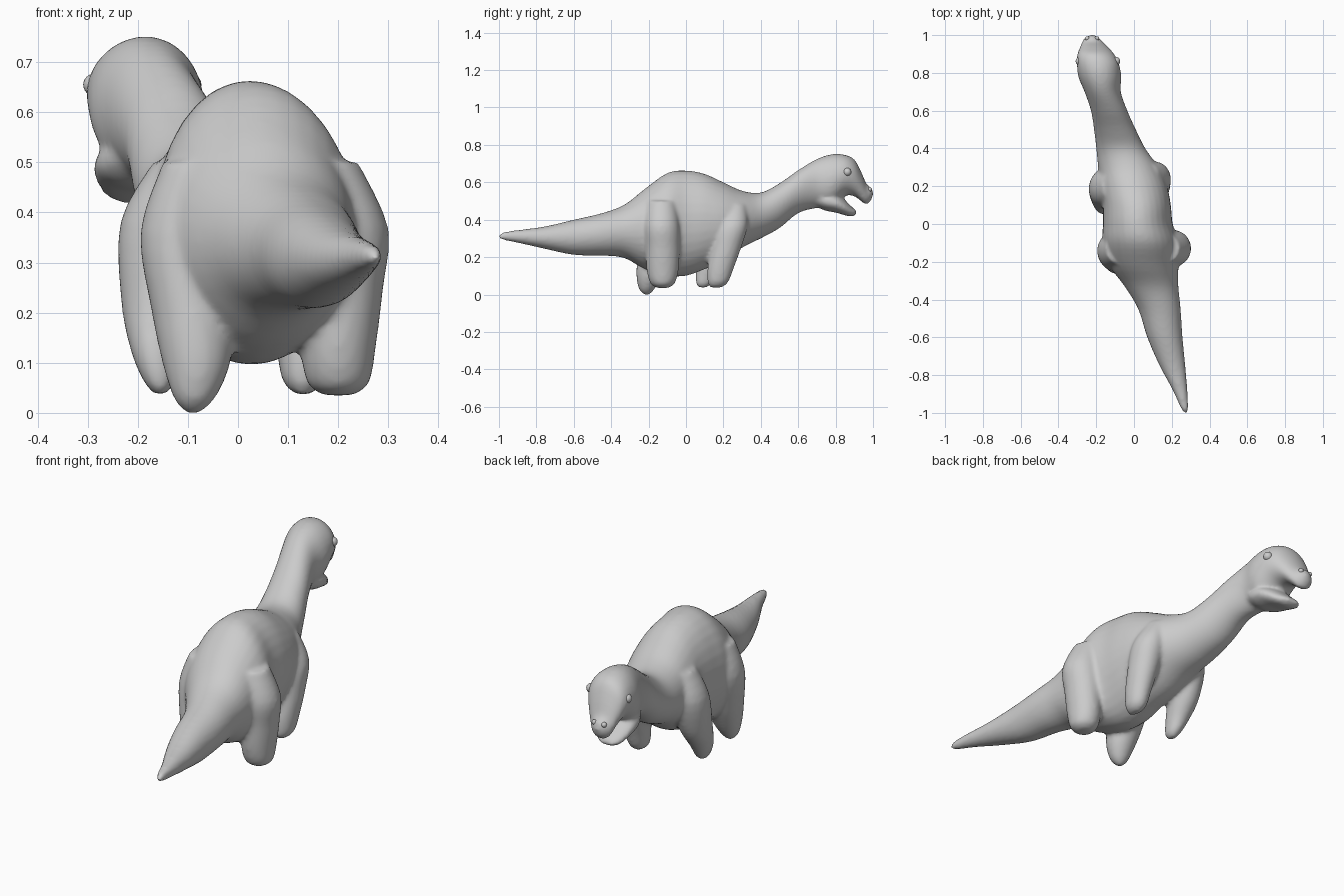
import bpy, bmesh, math
from mathutils import Vector

grey = bpy.data.materials.new("clay grey")
grey.diffuse_color = (0.6, 0.6, 0.6, 1)


def smooth_rows(rows, steps=4):
    """Pass a smooth curve through the section rows."""
    out = []
    for i in range(len(rows) - 1):
        p = [Vector(rows[max(0, min(len(rows) - 1, i + k))]) for k in (-1, 0, 1, 2)]
        for s in range(steps):
            t = s / steps
            out.append(0.5 * (2 * p[1] + (p[2] - p[0]) * t
                              + (2 * p[0] - 5 * p[1] + 4 * p[2] - p[3]) * t * t
                              + (3 * p[1] - p[0] - 3 * p[2] + p[3]) * t ** 3))
    return out + [Vector(rows[-1])]


def loft(bm, rows, along, sides=32):
    """Closed tube of ellipses; each row is (position, centre u, centre v, radius u, radius v)."""
    rings = []
    for t, u, v, ru, rv in smooth_rows(rows):
        ring = []
        for k in range(sides):
            a = math.tau * k / sides
            pu, pv = u + ru * math.cos(a), v + rv * math.sin(a)
            ring.append(bm.verts.new((pu, t, pv) if along == "y" else (pu, pv, t)))
        rings.append(ring)
    for a, b in zip(rings, rings[1:]):
        for k in range(sides):
            n = (k + 1) % sides
            bm.faces.new((a[k], a[n], b[n], b[k]))
    bm.faces.new(rings[0])
    bm.faces.new(rings[-1])


def body_rows(table):
    """Turn (y, left, right, top, bottom) into ellipse rows."""
    return [(y, (l + r) / 2, (t + b) / 2, (r - l) / 2, (t - b) / 2) for y, l, r, t, b in table]


bm = bmesh.new()

# Tail, torso, neck and upper head
loft(bm, body_rows([
    (-1.0, .265, .285, .32, .30), (-.97, .245, .288, .335, .29),
    (-.88, .205, .283, .347, .272), (-.75, .135, .272, .365, .243),
    (-.6, .07, .257, .40, .212), (-.45, .022, .247, .435, .208),
    (-.33, -.05, .235, .48, .195), (-.22, -.13, .235, .565, .135),
    (-.1, -.165, .235, .65, .10), (0, -.165, .205, .663, .10),
    (.1, -.165, .195, .645, .135), (.2, -.18, .175, .60, .18),
    (.3, -.19, .13, .555, .25), (.4, -.20, .06, .545, .30),
    (.5, -.212, .01, .595, .355), (.6, -.228, -.035, .665, .435),
    (.7, -.262, -.07, .725, .462), (.78, -.295, -.067, .75, .47),
    (.85, -.302, -.08, .747, .527), (.9, -.30, -.105, .722, .525),
    (.935, -.287, -.135, .66, .50), (.965, -.275, -.165, .592, .48),
    (.99, -.255, -.19, .572, .505), (1.0, -.235, -.21, .55, .53)]), "y")

# Lower jaw
loft(bm, body_rows([
    (.68, -.23, -.11, .55, .48), (.74, -.275, -.085, .555, .45),
    (.80, -.29, -.085, .54, .438), (.845, -.283, -.105, .51, .425),
    (.88, -.27, -.135, .475, .417), (.91, -.245, -.17, .45, .425)]), "y")

# Legs, each from the foot up to where it merges into the body
legs = [
    # hind left
    [(0, -.09, -.21, .015, .015), (.03, -.087, -.21, .042, .042), (.10, -.083, -.195, .068, .07),
     (.20, -.09, -.17, .082, .09), (.36, -.1, -.14, .095, .1), (.50, -.08, -.13, .07, .08)],
    # hind right
    [(.035, .2, -.125, .03, .03), (.06, .2, -.125, .062, .065), (.13, .2, -.125, .075, .085),
     (.25, .205, -.125, .085, .092), (.37, .207, -.13, .093, .095), (.50, .17, -.13, .07, .075)],
    # front left
    [(.037, -.155, .09, .012, .02), (.06, -.157, .095, .03, .042), (.12, -.165, .115, .048, .062),
     (.22, -.165, .16, .068, .085), (.38, -.15, .195, .085, .1), (.50, -.11, .2, .06, .08)],
    # front right
    [(.037, .13, .16, .015, .03), (.065, .13, .17, .042, .055), (.14, .13, .185, .055, .07),
     (.25, .125, .215, .068, .08), (.37, .115, .245, .075, .085), (.48, .08, .26, .05, .06)],
]
for leg in legs:
    loft(bm, leg, "z")

bmesh.ops.recalc_face_normals(bm, faces=bm.faces)
mesh = bpy.data.meshes.new("dinosaur_body")
bm.to_mesh(mesh)
bm.free()
mesh.materials.append(grey)
body = bpy.data.objects.new("dinosaur_body", mesh)
bpy.context.collection.objects.link(body)

# Fuse all parts into one soft skin
fuse = body.modifiers.new("fuse", "REMESH")
fuse.mode = "VOXEL"
fuse.voxel_size = 0.01
fuse.use_smooth_shade = True
soften = body.modifiers.new("soften", "SMOOTH")
soften.factor = 0.5
soften.iterations = 8

# Eye bumps and nostril bumps
for side, name in ((-1, "left"), (1, "right")):
    for part, place, size in (("eye", (-.191 + side * .096, .862, .655), .022),
                              ("nostril", (-.222 + side * .026, .982, .562), .012)):
        bpy.ops.mesh.primitive_uv_sphere_add(segments=20, ring_count=12, radius=size, location=place)
        bump = bpy.context.object
        bump.name = f"{name}_{part}"
        bump.data.materials.append(grey)
        bpy.ops.object.shade_smooth()
